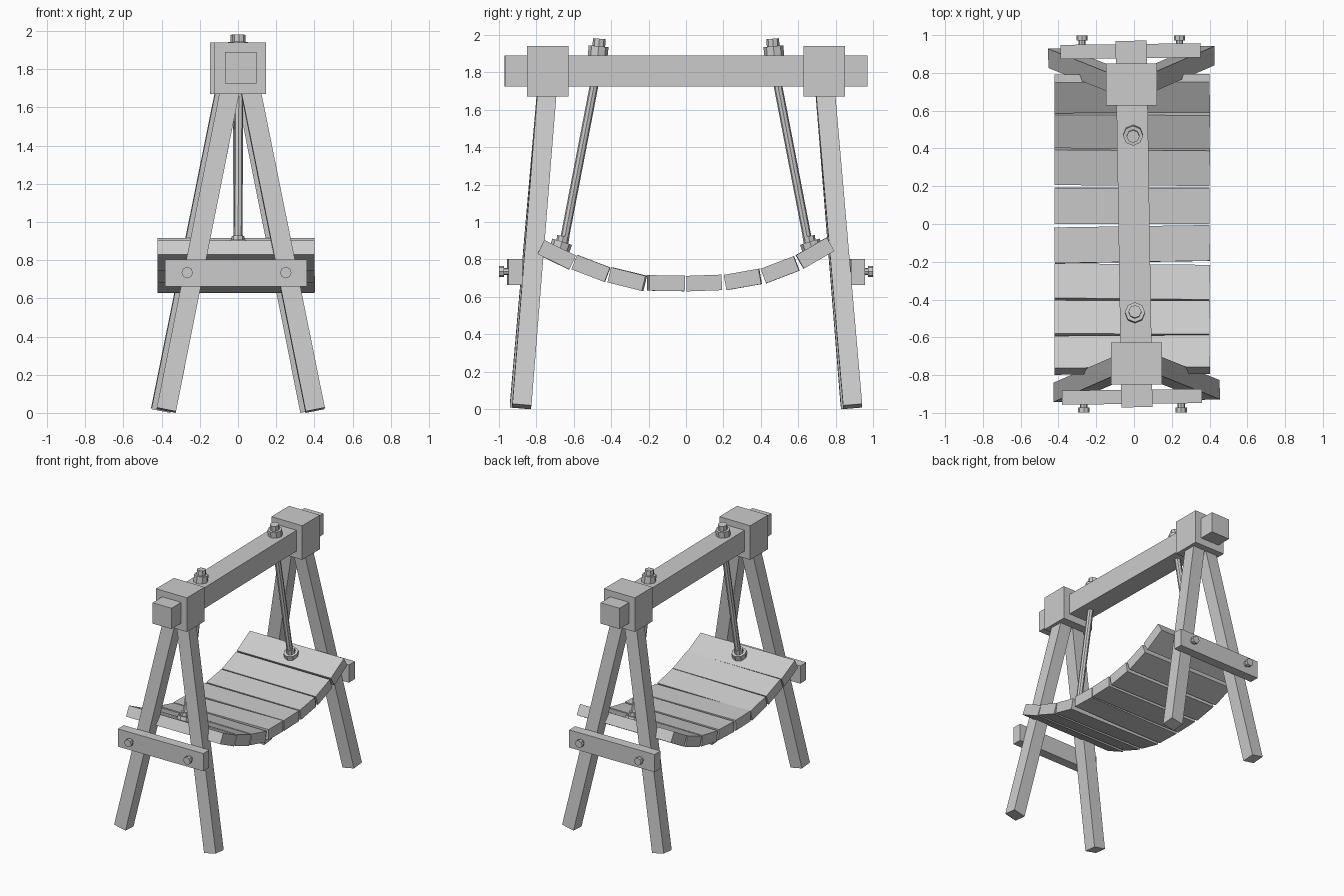
import bpy, bmesh
from math import radians
from mathutils import Matrix, Vector

if "Cube" in bpy.data.objects:
    bpy.data.objects.remove(bpy.data.objects["Cube"])

TWIST = Matrix.Rotation(0.016, 4, 'Z')  # the frame stands slightly skewed


def finish(name, bm):
    mesh = bpy.data.meshes.new(name)
    bm.to_mesh(mesh)
    bm.free()
    ob = bpy.data.objects.new(name, mesh)
    bpy.context.collection.objects.link(ob)
    return ob


def box(name, size, matrix):
    bm = bmesh.new()
    bmesh.ops.create_cube(bm, size=1, matrix=Matrix.Diagonal((*size, 1)))
    ob = finish(name, bm)
    ob.matrix_world = matrix
    return ob


def between(a, b):
    """Matrix at the midpoint of a-b with local z along it and local x near world x."""
    a, b = Vector(a), Vector(b)
    z = (b - a).normalized()
    y = z.cross(Vector((1, 0, 0))).normalized()
    x = y.cross(z)
    m = Matrix((x, y, z)).transposed().to_4x4()
    m.translation = (a + b) / 2
    return m, (b - a).length


def rods(name, parts, sides=8):
    """Joined cylinders, each given as (start, end, radius)."""
    bm = bmesh.new()
    for a, b, r in parts:
        m, length = between(a, b)
        bmesh.ops.create_cone(bm, cap_ends=True, segments=sides, radius1=r,
                              radius2=r, depth=length, matrix=m)
    return finish(name, bm)


# Top beam
box("top_beam", (0.165, 1.94, 0.165), TWIST @ Matrix.Translation((0, 0, 1.808)))

for s, end in ((-1, "front"), (1, "back")):
    # Joint block on the beam
    box(end + "_joint_block", (0.27, 0.222, 0.27),
        Matrix.Translation((-s * 0.012, s * 0.738, 1.805)))

    # Splayed legs
    for side, label in ((-1, "left"), (1, "right")):
        m, length = between((side * 0.39, s * 0.885, 0.014),
                            (side * 0.042, s * 0.74, 1.75))
        box(f"{end}_{label}_leg", (0.102, 0.102, length), TWIST @ m)

    # Cross plank and its bolts
    cx = -0.0145 + s * -0.0035
    box(end + "_cross_plank", (0.742, 0.075, 0.14),
        Matrix.Translation((cx, s * 0.915, 0.733)) @ Matrix.Rotation(0.012, 4, 'Z'))
    for side, label in ((-1, "left"), (1, "right")):
        x = -0.0125 - s * 0.0045 + side * 0.258
        p = lambda y: (x, s * y, 0.735)
        rods(f"{end}_{label}_bolt", [(p(0.90), p(0.985), 0.019),
                                     (p(0.972), p(0.999), 0.03)])

    # Hanging rod with its nuts on the beam and on the seat
    bx = -s * 0.005
    rods(end + "_hanging_rod", [((bx, s * 0.478, 1.80), (0, s * 0.665, 0.83), 0.023)])
    rods(end + "_beam_nut", [((bx, s * 0.475, 1.86), (bx, s * 0.467, 1.94), 0.053),
                             ((bx, s * 0.467, 1.93), (bx, s * 0.463, 1.98), 0.034)])
    rods(end + "_seat_nut", [((0, s * 0.683, 0.83), (0, s * 0.662, 0.895), 0.055),
                             ((0, s * 0.662, 0.89), (0, s * 0.656, 0.925), 0.033)])

# Sagging seat planks: y, z, pitch in degrees, small yaw in degrees
planks = [(-0.693, 0.825, -26, 0.3), (-0.508, 0.752, -21, -0.2),
          (-0.314, 0.695, -14, -0.6), (-0.107, 0.673, -1, 0.9),
          (0.097, 0.674, 2, 0.0), (0.304, 0.693, 10, -0.3),
          (0.503, 0.745, 21, -0.2), (0.690, 0.834, 30, 0.2)]
for i, (y, z, pitch, yaw) in enumerate(planks):
    box(f"seat_plank_{i + 1}", (0.822, 0.189, 0.083),
        Matrix.Translation((-0.01, y, z)) @ Matrix.Rotation(radians(yaw), 4, 'Z')
        @ Matrix.Rotation(radians(pitch), 4, 'X'))
